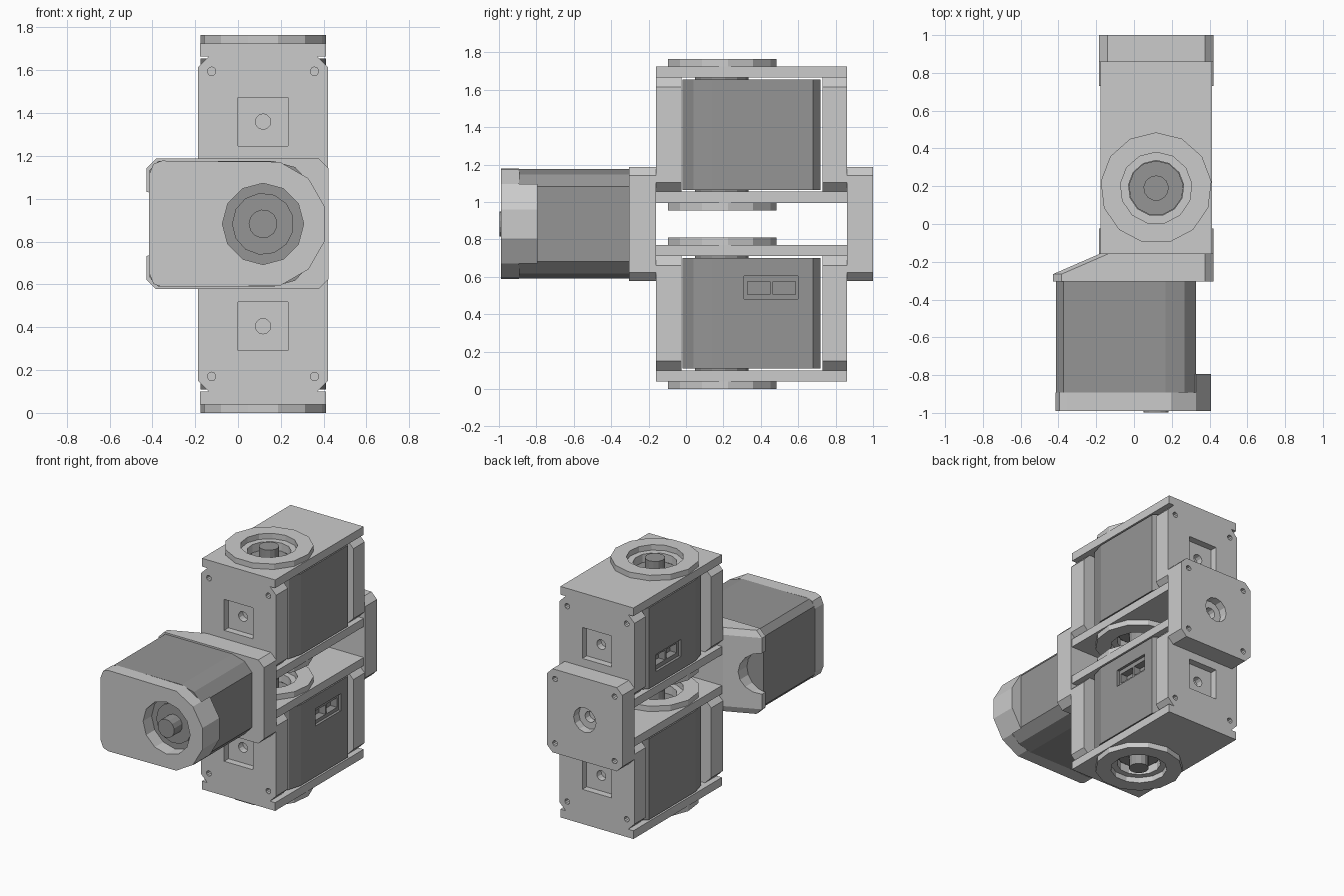
import bpy, bmesh
from math import sin, cos, pi, radians
from mathutils import Matrix, Vector

if "Cube" in bpy.data.objects:
    bpy.data.objects.remove(bpy.data.objects["Cube"])

dark = bpy.data.materials.new("dark_grey")
dark.diffuse_color = (0.3, 0.3, 0.3, 1)
dark.use_nodes = True
dark.node_tree.nodes["Principled BSDF"].inputs["Base Color"].default_value = dark.diffuse_color


def loft(name, loops, mat=None):
    """Solid skinned through equal-length closed loops, capped at both ends."""
    bm = bmesh.new()
    rows = [[bm.verts.new(p) for p in loop] for loop in loops]
    n = len(rows[0])
    for a, b in zip(rows, rows[1:]):
        for i in range(n):
            j = (i + 1) % n
            bm.faces.new((a[i], a[j], b[j], b[i]))
    bm.faces.new(rows[0])
    bm.faces.new(rows[-1])
    bmesh.ops.recalc_face_normals(bm, faces=bm.faces)
    me = bpy.data.meshes.new(name)
    bm.to_mesh(me)
    bm.free()
    ob = bpy.data.objects.new(name, me)
    bpy.context.collection.objects.link(ob)
    if mat:
        me.materials.append(mat)
    return ob


def at(axis, u, v, w):
    return (u, v, w) if axis == 'z' else (u, w, v)


def prism(name, profile, axis, a, b, mat=None):
    return loft(name, [[at(axis, u, v, w) for u, v in profile] for w in (a, b)], mat)


def circle(r, c=(0, 0), n=13):
    return [(c[0] + r * cos(pi / 2 + 2 * pi * i / n),
             c[1] + r * sin(pi / 2 + 2 * pi * i / n)) for i in range(n)]


def octagon(x0, x1, z0, z1, c):
    return [(x0 + c, z0), (x1 - c, z0), (x1, z0 + c), (x1, z1 - c),
            (x1 - c, z1), (x0 + c, z1), (x0, z1 - c), (x0, z0 + c)]


def box(x0, x1, y0, y1, z0, z1):
    return prism("cutter", [(x0, y0), (x1, y0), (x1, y1), (x0, y1)], 'z', z0, z1)


def cut(ob, cutters):
    for c in cutters:
        c.hide_render = True
        m = ob.modifiers.new("cut", 'BOOLEAN')
        m.operation, m.solver, m.object = 'DIFFERENCE', 'EXACT', c
    bpy.context.view_layer.update()
    me = bpy.data.meshes.new_from_object(ob.evaluated_get(bpy.context.evaluated_depsgraph_get()))
    ob.modifiers.clear()
    ob.data = me
    for c in cutters:
        bpy.data.objects.remove(c)
    return ob


def screw_holes(cx, cz, y0, y1):
    return [prism("cutter", circle(0.02, (cx + sx * 0.24, cz + sz * 0.235), 10), 'y', y0, y1)
            for sx in (-1, 1) for sz in (-1, 1)]


# Motor: shaft on local z, body runs along +y, sockets on +x
def motor(prefix):
    half = [(0.2, -0.21), (0.265, -0.15), (0.293, -0.05), (0.293, 0.49), (0.25, 0.53)]
    profile = half + [(-x, y) for x, y in reversed(half)]
    body = prism(prefix + "_motor_body", profile, 'z', -0.295, 0.295, dark)
    cut(body, [box(0.273, 0.35, 0.12, 0.41, 0.075, 0.20),
               box(0.22, 0.36, 0.14, 0.26, 0.10, 0.17),
               box(0.22, 0.36, 0.275, 0.395, 0.10, 0.17)])
    return [body,
            prism(prefix + "_motor_horn", circle(0.145), 'z', -0.306, 0.306, dark),
            prism(prefix + "_motor_shaft", circle(0.067), 'z', -0.4, 0.4, dark)]


# Cage around a motor: two plates with bearing rings, two end blocks
def cage(prefix):
    parts = []
    for tag, s in (("top", 1), ("bottom", -1)):
        rect = [(-0.295, -0.35), (0.295, -0.35), (0.295, 0.67), (-0.295, 0.67)]
        plate = prism(f"{prefix}_{tag}_plate", rect, 'z', s * 0.305, s * 0.365)
        ring = prism(f"{prefix}_{tag}_ring", circle(0.295), 'z', s * 0.365, s * 0.405)
        cut(plate, [prism("cutter", circle(0.147), 'z', s * 0.25, s * 0.45)])
        cut(ring, [prism("cutter", circle(0.19), 'z', s * 0.3, s * 0.45)])
        parts += [plate, ring]
    for tag, outer, inner in (("front", -0.35, -0.215), ("back", 0.67, 0.54)):
        d = 1 if inner > outer else -1
        block = prism(f"{prefix}_{tag}_block",
                      octagon(-0.303, 0.303, -0.305, 0.305, 0.05), 'y', outer, inner)
        pocket = [min(outer - d * 0.05, outer + d * 0.05), max(outer - d * 0.05, outer + d * 0.05)]
        cut(block, [box(-0.117, 0.117, *pocket, -0.113, 0.113),
                    prism("cutter", circle(0.036, n=12), 'y', outer, outer + d * 0.1)]
            + screw_holes(0, 0, outer - d * 0.05, outer + d * 0.06))
        parts.append(block)
    return parts


def place(parts, loc, rot):
    for p in parts:
        p.matrix_world = Matrix.Translation(Vector(loc)) @ rot.to_4x4()


CX, CZ = 0.117, 0.8825
place(motor("lower") + cage("lower"), (CX, 0.19, 0.405), Matrix.Identity(3))
place(motor("upper") + cage("upper"), (CX, 0.19, 1.36), Matrix.Rotation(pi, 3, 'Y'))
place(motor("middle"), (CX, -0.597, CZ), Matrix(((0, -1, 0), (0, 0, 1), (-1, 0, 0))))

# Flared front bracket carrying the middle motor, notched on its left edge
z0, z1 = CZ - 0.305, CZ + 0.305
bracket = loft("front_bracket", [
    [at('y', u, v, y) for u, v in octagon(x0, 0.422, z0, z1, 0.045)]
    for x0, y in ((-0.186, -0.16), (-0.428, -0.265), (-0.428, -0.305))])
cut(bracket, [prism("cutter", circle(0.15, (-0.43, CZ), 16), 'y', -0.4, -0.1)])

# Back bracket tying both cages together
back = prism("back_bracket", octagon(-0.186, 0.422, z0, z1, 0.045), 'y', 0.86, 1.0)
cut(back, [prism("cutter", circle(0.09, (CX, CZ), 12), 'y', 0.94, 1.1),
           prism("cutter", circle(0.04, (CX, CZ), 12), 'y', 0.89, 1.05)]
    + screw_holes(CX, CZ, 0.94, 1.05))

# Motor end cap with a half-round end
arc = [(CX + 0.3 * cos(radians(a)), CZ + 0.3 * sin(radians(a))) for a in range(-75, 76, 30)]
cap = prism("motor_end_cap", arc + [(-0.355, CZ + 0.295), (-0.395, CZ + 0.28), (-0.415, CZ + 0.23),
                                    (-0.415, CZ - 0.23), (-0.395, CZ - 0.28), (-0.355, CZ - 0.295)],
            'y', -0.99, -0.892)
cut(cap, [prism("cutter", circle(0.19, (CX, CZ), 12), 'y', -1.1, -0.8)])

# Lip of the cap wrapping the motor's round end
prism("motor_cap_lip", arc[1:5] + [(0.316, CZ + 0.19), (0.316, CZ - 0.19)], 'y', -0.892, -0.795)
